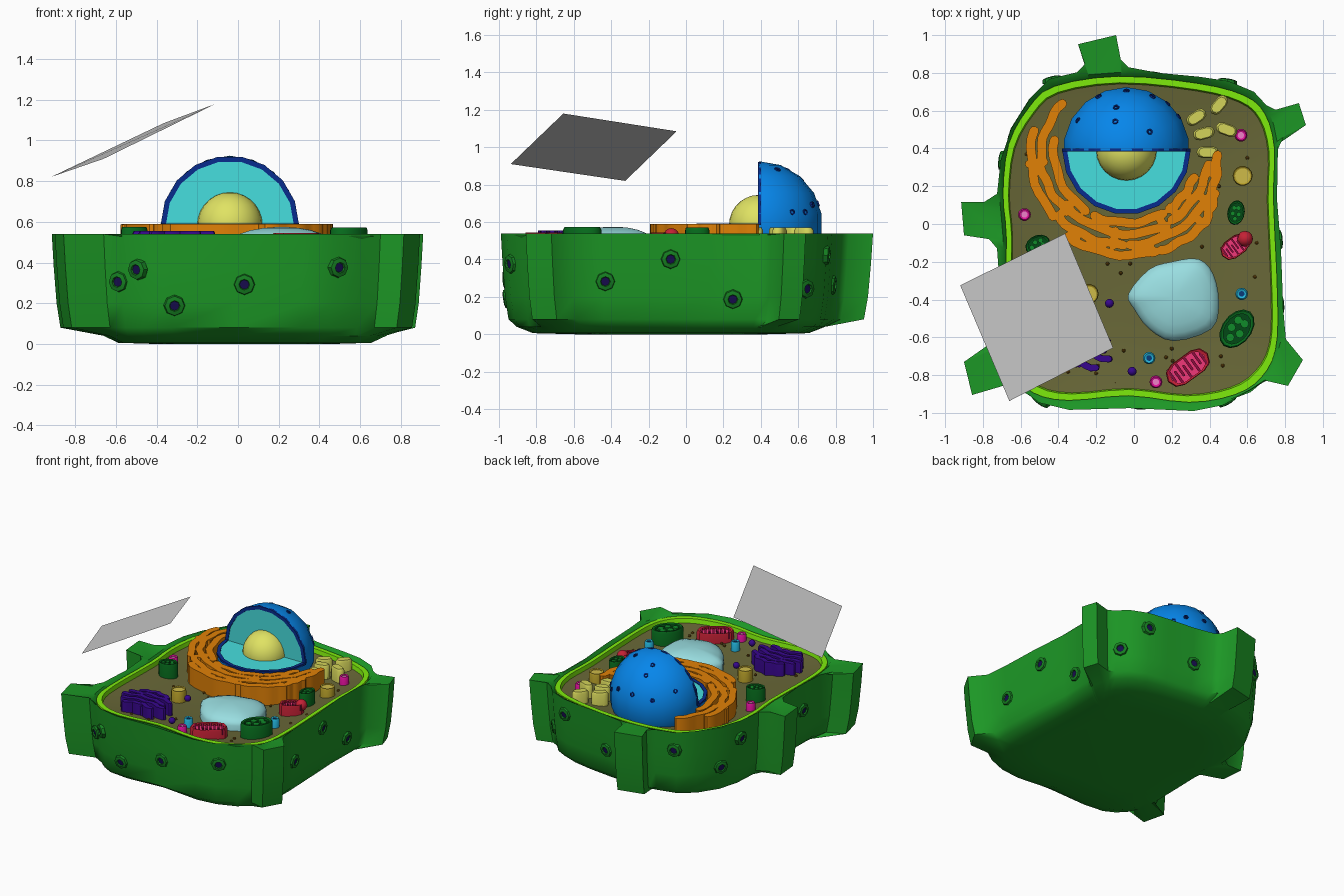
import bpy, bmesh, math, random
from math import cos, sin, pi, radians
from mathutils import Vector, Matrix
from mathutils.geometry import intersect_line_line_2d

if "Cube" in bpy.data.objects:
    bpy.data.objects.remove(bpy.data.objects["Cube"])

random.seed(4)
MATS = {}


def finish(name, bm, col=None, angle=40):
    me = bpy.data.meshes.new(name)
    bm.to_mesh(me)
    bm.free()
    ob = bpy.data.objects.new(name, me)
    bpy.context.collection.objects.link(ob)
    if col:
        if col not in MATS:
            rgb = [(int(col[i:i + 2], 16) / 255) ** 2.2 for i in (0, 2, 4)]
            MATS[col] = bpy.data.materials.new("colour_" + col)
            MATS[col].diffuse_color = (*rgb, 1)
        me.materials.append(MATS[col])
    bpy.ops.object.select_all(action='DESELECT')
    ob.select_set(True)
    bpy.context.view_layer.objects.active = ob
    bpy.ops.object.shade_smooth_by_angle(angle=radians(angle))
    return ob


def loft(bm, loops, cap0=True, cap1=True, mat=None):
    p = loops[0][0]
    area = sum(p[i - 1][0] * p[i][1] - p[i][0] * p[i - 1][1] for i in range(len(p)))
    rings = []
    for pts, z in loops:
        pts = pts if area > 0 else pts[::-1]
        vs = [Vector((q[0], q[1], z)) for q in pts]
        rings.append([bm.verts.new(mat @ v if mat else v) for v in vs])
    n = len(rings[0])
    for a, b in zip(rings, rings[1:]):
        for i in range(n):
            j = (i + 1) % n
            bm.faces.new((a[i], a[j], b[j], b[i]))
    if cap0:
        bm.faces.new(rings[0][::-1])
    if cap1:
        bm.faces.new(rings[-1])


def scl(pts, k, c=None):
    c = c or (sum(p[0] for p in pts) / len(pts), sum(p[1] for p in pts) / len(pts))
    return [(c[0] + (p[0] - c[0]) * k, c[1] + (p[1] - c[1]) * k) for p in pts]


def oval(x, y, a, b, rot=0, n=16):
    r = radians(rot)
    return [(x + a * cos(t) * cos(r) - b * sin(t) * sin(r), y + a * cos(t) * sin(r) + b * sin(t) * cos(r))
            for t in (2 * pi * i / n for i in range(n))]


def ribbon(path, w):
    """Outline of a stroke with round ends."""
    P = [Vector(p) for p in path]
    left, right = [], []
    for i, p in enumerate(P):
        t = (P[min(i + 1, len(P) - 1)] - P[max(i - 1, 0)]).normalized()
        n = Vector((-t.y, t.x)) * w / 2
        left.append(p + n)
        right.append(p - n)

    def end(p, a, s):
        return [p + Matrix.Rotation(s * k * pi / 4, 2) @ a for k in (1, 2, 3)]
    return [tuple(q) for q in right + end(P[-1], right[-1] - P[-1], 1) + left[::-1] + end(P[0], left[0] - P[0], 1)]


def smooth(pts, n=3):
    out, m = [], len(pts)
    for i in range(m):
        a, b, c, d = (Vector(pts[(i + k) % m]) for k in (-1, 0, 1, 2))
        for t in (k / n for k in range(n)):
            out.append(tuple(0.5 * (2 * b + (c - a) * t + (2 * a - 5 * b + 4 * c - d) * t * t + (3 * b - a - 3 * c + d) * t ** 3)))
    return out


# cell wall outline (with five corner spurs) and membrane outline
OUT = [(-.296, .952), (-.095, 1), (-.07, .87), (-.03, .83), (.13, .80), (.34, .78), (.5, .757), (.635, .70), (.70, .63),
       (.75, .605), (.873, .64), (.91, .524), (.79, .46), (.76, .39), (.757, .13), (.778, -.13), (.79, -.45), (.804, -.61),
       (.894, -.72), (.815, -.857), (.70, -.83), (.61, -.88), (.476, -.958), (.317, -.99), (-.026, -.975), (-.344, -.984),
       (-.5, -.947), (-.58, -.89), (-.66, -.847), (-.857, -.905), (-.90, -.73), (-.767, -.672), (-.725, -.58), (-.71, -.344),
       (-.725, -.13), (-.767, -.08), (-.9, -.06), (-.915, .116), (-.794, .116), (-.725, .16), (-.705, .344), (-.65, .5),
       (-.556, .66), (-.45, .767), (-.30, .804), (-.26, .847)][::-1]
MEM = smooth([(-.08, .778), (.34, .74), (.58, .677), (.69, .58), (.74, .4), (.735, .13), (.757, -.4), (.746, -.66), (.67, -.81),
              (.53, -.9), (.29, -.94), (-.03, -.905), (-.344, -.93), (-.53, -.89), (-.645, -.767), (-.68, -.556),
              (-.672, -.08), (-.69, .16), (-.66, .42), (-.556, .61), (-.42, .725)][::-1])
C = (.03, -.08)


def inner(k):
    res = []
    for p in OUT:
        far = Vector(C) + (Vector(p) - Vector(C)).normalized() * 3
        hit = next(h for h in (intersect_line_line_2d(C, far, MEM[i - 1], MEM[i]) for i in range(len(MEM))) if h)
        res.append(tuple(Vector(C) + (hit - Vector(C)) * k))
    return res


bm = bmesh.new()
loft(bm, [(inner(.6), 0), (inner(.86), .006), (inner(.96), .04), (scl(OUT, .955, C), .08), (scl(OUT, .975, C), .2),
          (scl(OUT, .99, C), .38), (OUT, .54), (inner(1.03), .53), (inner(1.0), .5)], True, False)
wall = finish("cell_wall", bm, "22962A")
bm = bmesh.new()
loft(bm, [(scl(MEM, 1.005, C), .48), (scl(MEM, 1.005, C), .522), (scl(MEM, .965, C), .522), (scl(MEM, .955, C), .48)], False, False)
finish("membrane", bm, "7DEB14")
bm = bmesh.new()
loft(bm, [(scl(MEM, .96, C), .49), (scl(MEM, .8, C), .47), (scl(MEM, .55, C), .455), (scl(MEM, .25, C), .45)], False)
finish("cytoplasm", bm, "68673A")

# pits around the outside of the wall
rim, core = bmesh.new(), bmesh.new()
for p in [(-.52, -1, .36), (-.31, -1.02, .18), (.03, -1, .29), (.53, -1, .37), (.82, -.43, .28), (.8, -.08, .40), (.8, .25, .18),
          (.69, .67, .24), (.5, .79, .42), (.13, .83, .26), (-.44, .79, .40), (-.67, .5, .22), (-.74, .34, .4), (-.74, -.4, .33),
          (-.62, -.93, .3)]:
    ok, loc, nor, _ = wall.closest_point_on_mesh(Vector(p))
    m = Matrix.Translation(loc) @ nor.to_track_quat('Z', 'Y').to_matrix().to_4x4()
    ring = lambda r: oval(0, 0, r, r, 0, 8)
    loft(rim, [(ring(.055), -.01), (ring(.048), .013), (ring(.027), .018), (ring(.022), .006)], False, False, m)
    loft(core, [(ring(.024), -.01), (ring(.024), .009)], mat=m)
finish("wall_pit_rims", rim, "1C7F26", 20)
finish("wall_pit_cores", core, "1E1450", 20)

# nucleus: sphere with its upper front quarter cut away
N, R = Vector((-.04, .39, .585)), .34
T = Matrix.Translation(N)
bm = bmesh.new()
for planes in ([(0, -1, 0)], [(0, 1, 0), (0, 0, 1)]):
    part = bmesh.new()
    bmesh.ops.create_uvsphere(part, u_segments=18, v_segments=9, radius=R, matrix=T)
    for n in planes:
        bmesh.ops.bisect_plane(part, geom=part.verts[:] + part.edges[:] + part.faces[:], plane_co=N, plane_no=n, clear_outer=True)
    tmp = bpy.data.meshes.new("tmp")
    part.to_mesh(tmp)
    part.free()
    bm.from_mesh(tmp)
    bpy.data.meshes.remove(tmp)
finish("nucleus", bm, "0F85EA", 50)
fill, edge = bmesh.new(), bmesh.new()
for m, s in ((T @ Matrix.Rotation(pi / 2, 4, 'X'), 1), (T, -1)):
    arc = lambda r: [(r * cos(s * k * pi / 9), r * sin(s * k * pi / 9)) for k in range(10)]
    loft(fill, [(arc(R * .97), -.01), (arc(R * .97), .001)], mat=m)
    loft(edge, [(arc(R) + arc(R * .925)[::-1], -.01), (arc(R) + arc(R * .925)[::-1], .006)], mat=m)
finish("nucleus_interior", fill, "48DEDE", 20)
finish("nucleus_edge", edge, "10308C", 20)
bm = bmesh.new()
bmesh.ops.create_uvsphere(bm, u_segments=24, v_segments=14, radius=.16, matrix=T)
finish("nucleolus", bm, "DFE263", 60)
bm = bmesh.new()
for x, y in [(-.19, .68), (-.095, .62), (-.1, .545), (.1, .68), (.085, .49), (-.3, .55), (.24, .57), (-.04, .71), (.18, .64)]:
    d = Vector((x, y, 0)) - Vector((N.x, N.y, 0))
    d.z = math.sqrt(R * R - d.length_squared)
    m = Matrix.Translation(N + d * .98) @ d.to_track_quat('Z', 'Y').to_matrix().to_4x4()
    loft(bm, [(oval(0, 0, r, r, 0, 8), z) for r, z in ((.018, -.01), (.016, .008), (.009, .008), (.007, 0))], mat=m)
finish("nuclear_pores", bm, "10308C")

# folded endoplasmic reticulum: curved strips round the nucleus, with bridges
bm = bmesh.new()
for r0, r1, a, b in [(.385, .385, 172, 236), (.42, .46, 144, 190), (.46, .45, 188, 226), (.43, .45, 222, 298), (.50, .52, 168, 222),
                     (.505, .50, 226, 268), (.55, .555, 236, 286), (.385, .385, 244, 300), (.50, .50, 272, 330), (.56, .565, 289, 318),
                     (.44, .44, 303, 350), (.385, .385, 306, 338), (.51, .48, 326, 357), (.56, .52, 318, 334)]:
    pts = []
    for k in range(11):
        t = radians(a + (b - a) * k / 10)
        r = r0 + (r1 - r0) * k / 10 + .006 * sin(k * 1.3)
        pts.append((N.x + r * cos(t), N.y + r * sin(t)))
    o = ribbon(pts, .05)
    loft(bm, [(o, .44), (o, .59)])
for a, r0, r1 in [(188, .44, .52), (224, .38, .50), (240, .50, .56), (262, .43, .51), (284, .50, .56), (296, .39, .45),
                  (308, .38, .45), (316, .50, .56), (328, .44, .52), (345, .44, .49)]:
    t = radians(a)
    o = ribbon([(N.x + r * cos(t), N.y + r * sin(t)) for r in (r0, r1)], .045)
    loft(bm, [(o, .44), (o, .588)])
finish("endoplasmic_reticulum", bm, "E0800F", 35)

# golgi stack and its vesicles
bm = bmesh.new()
for i, (a, b) in enumerate([(-.42, -.2), (-.48, -.14), (-.5, -.16), (-.47, -.13), (-.42, -.2)]):
    o = ribbon([(a + (b - a) * k / 8, -.56 - i * .052 + .03 * sin(pi * k / 8) + .008 * sin(k * 2 + i)) for k in range(9)], .036)
    loft(bm, [(o, .44), (o, .545), (scl(o, .97), .555)])
o = ribbon([(-.31, -.56), (-.29, -.74)], .04)
loft(bm, [(o, .44), (o, .54)])
for x, y in [(-.13, -.42), (-.01, -.78)]:
    bmesh.ops.create_uvsphere(bm, u_segments=12, v_segments=8, radius=.024, matrix=Matrix.Translation((x, y, .515)))
finish("golgi_body", bm, "3A0F8C")

# vacuole
bm = bmesh.new()
vac = smooth([(-.03, -.37), (.08, -.24), (.2, -.2), (.34, -.185), (.42, -.265), (.45, -.42), (.41, -.556), (.21, -.62), (.08, -.556), (0, -.45)])
loft(bm, [(vac, .44), (vac, .50)] + [(scl(vac, cos(t)), .50 + .075 * sin(t)) for t in (.3, .6, .9, 1.2, 1.45)])
finish("vacuole", bm, "98DDE0", 60)


def dish(shell, core, o, k, z, depth=.02):
    loft(shell, [(o, .44), (o, z - .015), (scl(o, (1 + k) / 2 + .04), z), (scl(o, k), z - .004), (scl(o, k), z - depth - .01)], False, False)
    loft(core, [(scl(o, k + .02), .45), (scl(o, k + .02), z - depth)])


# chloroplasts with grana stacks
A, B, G = bmesh.new(), bmesh.new(), bmesh.new()
for x, y, a, b, rot, z in [(.545, -.555, .115, .078, 52, .573), (.54, .06, .066, .046, 80, .57), (-.51, -.11, .068, .05, 25, .575)]:
    dish(A, B, oval(x, y, a, b, rot, 14), .78, z)
    for u, v in [(-.5, 0), (-.1, .35), (-.1, -.35), (.35, .3), (.4, -.2)]:
        c = Matrix.Rotation(radians(rot), 2) @ Vector((u * a, v * b))
        o = oval(x + c.x, y + c.y, a * .2, a * .2, 0, 8)
        loft(G, [(o, .5), (o, z - .006)])
finish("chloroplast_shells", A, "0F6B22")
finish("chloroplast_stroma", B, "0A4A1C")
finish("chloroplast_grana", G, "178A2E")

# mitochondria with folded cristae
A, B, G = bmesh.new(), bmesh.new(), bmesh.new()
for x, y, a, b, rot in [(.285, -.76, .13, .065, 36), (.535, -.12, .085, .052, 36)]:
    ca, sa = cos(radians(rot)), sin(radians(rot))
    o = ribbon([(x + u * ca, y + u * sa) for u in (b - a, 0, a - b)], 2 * b)
    dish(A, B, o, .82, .545)
    for k in range(8):
        u, s = (k - 3.5) * a / 4.8, (-1) ** k
        o = ribbon([(x + u * ca - v * sa, y + u * sa + v * ca) for v in (s * b * .75, -s * b * .3)], a * .11)
        loft(G, [(o, .5), (o, .543)])
bmesh.ops.create_uvsphere(A, u_segments=12, v_segments=8, radius=.042, matrix=Matrix.Translation((.588, -.078, .525)))
finish("mitochondrion_shells", A, "C42638")
finish("mitochondrion_insides", B, "F03A78")
finish("mitochondrion_cristae", G, "8C1440")

# yellow smooth tubules
bm = bmesh.new()
for x, y, rot in [(.45, .63, 50), (.33, .565, 35), (.37, .48, 15), (.49, .5, -20), (.39, .38, 0)]:
    c, s = cos(radians(rot)), sin(radians(rot))
    o = ribbon([(x - .028 * c, y - .028 * s), (x, y), (x + .028 * c, y + .028 * s)], .062)
    loft(bm, [(o, .44), (o, .555), (scl(o, .8), .57)])
finish("smooth_tubules", bm, "D2D25A")


def dots(name, spots, r, k, z, shell, core):
    A, B = bmesh.new(), bmesh.new()
    for x, y in spots:
        dish(A, B, oval(x, y, r, r, 0, 14), k, z, .008)
    finish(name + "_rims", A, shell)
    finish(name + "_cores", B, core)


# round bodies
dots("starch_bodies", [(.575, .255), (-.24, -.37)], .053, .75, .54, "B8A02E", "CDB94A")
dots("pink_bodies", [(.566, .47), (.116, -.836), (-.58, .05)], .034, .5, .535, "E0189A", "F080C8")
dots("blue_bodies", [(.57, -.37), (.08, -.71)], .033, .45, .535, "28B4DC", "123C78")

# loose ribosomes
bm = bmesh.new()
for x, y in [(.64, -.28), (.46, -.7), (.2, -.66), (-.2, -.79), (-.1, -.84), (-.57, .37), (.47, -.75), (-.07, -.26), (-.02, -.21), (.36, -.12),
             (-.14, -.21), (.65, -.1), (.45, .2), (.6, .35)] + [(random.uniform(-.58, .4), random.uniform(-.85, -.2)) for _ in range(14)]:
    bmesh.ops.create_icosphere(bm, subdivisions=1, radius=.011, matrix=Matrix.Translation((x, y, .475)))
finish("ribosomes", bm, "7A5518")

# tilted floating panel
bm = bmesh.new()
bm.faces.new([bm.verts.new(v) for v in [(-.92, -.325, .82), (-.66, -.937, .91), (-.11, -.656, 1.18), (-.365, -.05, 1.085)]])
finish("floating_panel", bm)

for m in bpy.data.materials:
    if m.users and not m.is_grease_pencil:
        m.use_nodes = True
        m.node_tree.nodes["Principled BSDF"].inputs["Base Color"].default_value = m.diffuse_color
